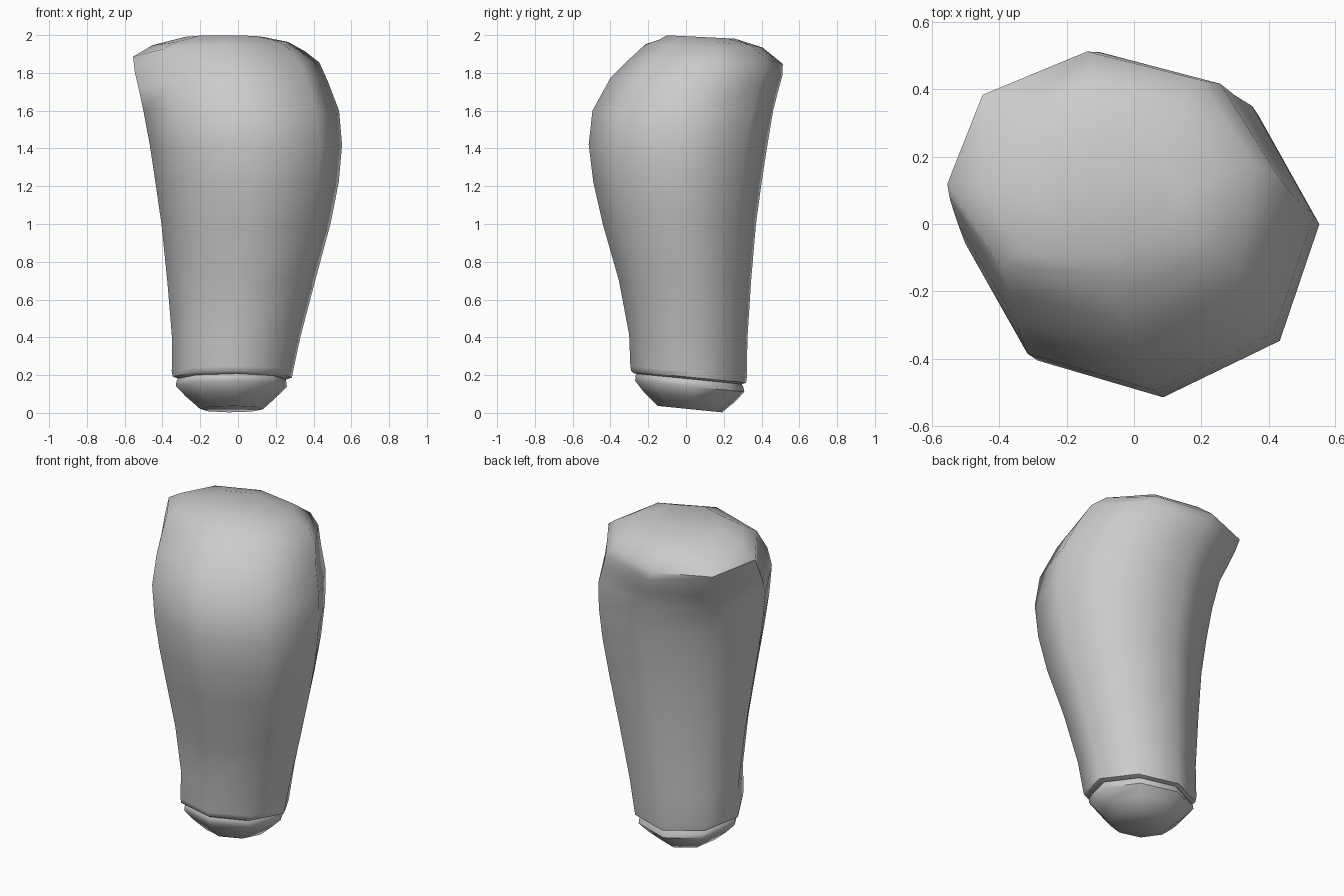
import bpy, bmesh, math

SIDES = 8
START = math.radians(5)


def loft(name, rings, angle):
    """Skin octagonal rings: (z, centre x, centre y, radius x, radius y, slope x, slope y)."""
    bm = bmesh.new()
    loops = []
    for z, cx, cy, rx, ry, sx, sy in rings:
        loop = []
        for k in range(SIDES):
            a = START + k * math.tau / SIDES
            dx, dy = rx * math.cos(a), ry * math.sin(a)
            loop.append(bm.verts.new((cx + dx, cy + dy, z + sx * dx + sy * dy)))
        loops.append(loop)
    for lo, hi in zip(loops, loops[1:]):
        for k in range(SIDES):
            j = (k + 1) % SIDES
            bm.faces.new((lo[k], lo[j], hi[j], hi[k]))
    bm.faces.new(loops[0][::-1])
    bm.faces.new(loops[-1])
    mesh = bpy.data.meshes.new(name)
    bm.to_mesh(mesh)
    bm.free()
    obj = bpy.data.objects.new(name, mesh)
    bpy.context.collection.objects.link(obj)
    bpy.ops.object.select_all(action='DESELECT')
    obj.select_set(True)
    bpy.context.view_layer.objects.active = obj
    bpy.ops.object.shade_smooth_by_angle(angle=math.radians(angle))
    return obj


# Tapered limb shell, leaning at the top and closed with a low dome
loft("limb_shell", [
    (0.18, -0.03, 0.012, 0.29, 0.285, 0, -0.1),
    (0.19, -0.03, 0.014, 0.317, 0.305, 0, -0.1),
    (0.22, -0.03, 0.014, 0.322, 0.31, 0, -0.09),
    (0.40, -0.01, 0.012, 0.341, 0.314, 0, -0.04),
    (0.70, 0.017, -0.005, 0.393, 0.351, 0, 0),
    (1.00, 0.042, -0.035, 0.449, 0.407, 0, 0),
    (1.22, 0.048, -0.045, 0.487, 0.447, 0, 0),
    (1.42, 0.042, -0.042, 0.511, 0.475, 0, 0),
    (1.60, 0.017, -0.017, 0.52, 0.48, 0, 0),
    (1.735, -0.025, 0.043, 0.502, 0.445, 0.05, -0.08),
    (1.83, -0.058, 0.105, 0.49, 0.407, 0.06, -0.1),
    (1.90, -0.10, 0.15, 0.457, 0.364, 0.04, -0.14),
    (1.955, -0.095, 0.13, 0.36, 0.275, 0.03, -0.07),
    (1.99, -0.07, 0.08, 0.21, 0.18, 0, -0.05),
], 50)

# Rounded joint at the lower end
loft("lower_joint", [
    (0.02, -0.035, 0.02, 0.167, 0.172, 0, -0.1),
    (0.085, -0.037, 0.02, 0.24, 0.243, 0, -0.1),
    (0.14, -0.035, 0.02, 0.295, 0.29, 0, -0.1),
    (0.165, -0.035, 0.018, 0.292, 0.287, 0, -0.1),
    (0.20, -0.03, 0.014, 0.28, 0.27, 0, -0.1),
], 50)
